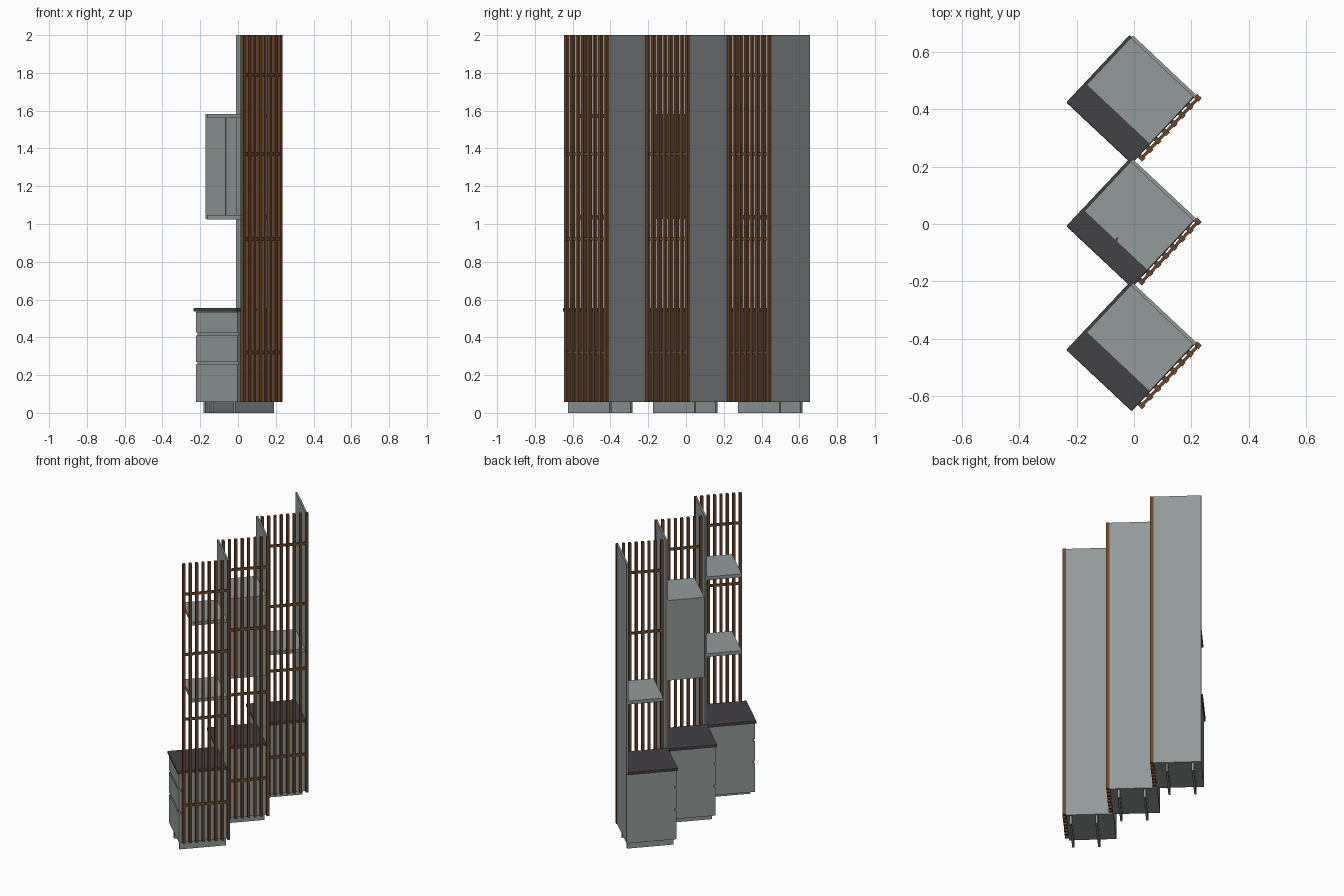
import bpy
from math import radians
from mathutils import Matrix

cube = bpy.data.objects.get("Cube")
if cube:
    bpy.data.objects.remove(cube)


def material(name, r, g, b):
    m = bpy.data.materials.new(name)
    m.use_nodes = True
    m.diffuse_color = (r, g, b, 1)
    m.node_tree.nodes["Principled BSDF"].inputs["Base Color"].default_value = (r, g, b, 1)
    return m


GREY = material("grey_board", 0.29, 0.325, 0.32)
DARK = material("dark_worktop", 0.055, 0.052, 0.06)
WOOD = material("brown_wood", 0.15, 0.065, 0.027)

PITCH = 0.431      # spacing of the units along y
TURN = radians(46.8)
FOOT = 0.058       # underside of the cabinets
BACK, SIDE = 0.150, -0.143   # inside faces of the tall panel and the slat screen
EDGE = 0.157       # open side


def box(name, mat, frame, u, v, z, bevel=0):
    """Box spanning the u, v and z ranges in the turned frame of one unit."""
    bpy.ops.mesh.primitive_cube_add(size=1)
    ob = bpy.context.object
    ob.name = name
    spans = (u, v, z)
    size = Matrix.Diagonal([b - a for a, b in spans] + [1])
    mid = Matrix.Translation([(a + b) / 2 for a, b in spans])
    ob.data.transform(mid @ size)
    ob.matrix_world = frame
    ob.data.materials.append(mat)
    if bevel:
        mod = ob.modifiers.new("soft_edge", 'BEVEL')
        mod.width = bevel
        mod.segments = 2
    return ob


def slat_screen(frame):
    count, width, start, end = 8, 0.017, -0.137, 0.167
    step = (end - start - width) / (count - 1)
    for i in range(count):
        u = start + i * step
        box("screen_slat", WOOD, frame, (u, u + width), (-0.167, -0.145), (FOOT, 2))
    for z in (0.32, 0.92, 1.37, 1.79):
        box("screen_rail", WOOD, frame, (start + 0.005, end - 0.005),
            (-0.163, -0.152), (z - 0.008, z + 0.008))


def base_cabinet(frame):
    box("cabinet_body", GREY, frame, (-0.146, BACK), (SIDE, EDGE), (FOOT, 0.536))
    for z in ((FOOT, 0.256), (0.270, 0.411), (0.425, 0.534)):
        box("drawer_front", GREY, frame, (-0.158, -0.146), (SIDE, EDGE), z)
    box("worktop", DARK, frame, (-0.167, 0.155), (-0.146, 0.167), (0.536, 0.556), 0.004)


def shelf(frame, z):
    box("shelf", GREY, frame, (-0.074, BACK), (SIDE, EDGE), (z - 0.023, z))


def wall_cabinet(frame):
    z = (1.026, 1.583)
    box("wall_cabinet_body", GREY, frame, (-0.074, BACK), (SIDE, EDGE), z)
    for v in ((SIDE, 0.005), (0.009, EDGE)):
        box("wall_cabinet_door", GREY, frame, (-0.086, -0.074), v, z)


# three turned units in a row, front to back
for n in range(3):
    frame = Matrix.Translation((0, (n - 1) * PITCH, 0)) @ Matrix.Rotation(TURN, 4, 'Z')
    box("tall_panel", GREY, frame, (BACK, BACK + 0.012), (-0.145, EDGE), (FOOT, 2))
    slat_screen(frame)
    base_cabinet(frame)
    # plinth boards sit a little further over on each unit
    for v in (-0.122, 0.042):
        v += n * 0.027
        box("plinth_board", GREY, frame, (-0.15, 0.15), (v, v + 0.014), (0, FOOT))
    if n == 0:
        shelf(frame, 1.048)
        shelf(frame, 1.583)
    elif n == 1:
        wall_cabinet(frame)
    else:
        shelf(frame, 1.048)
